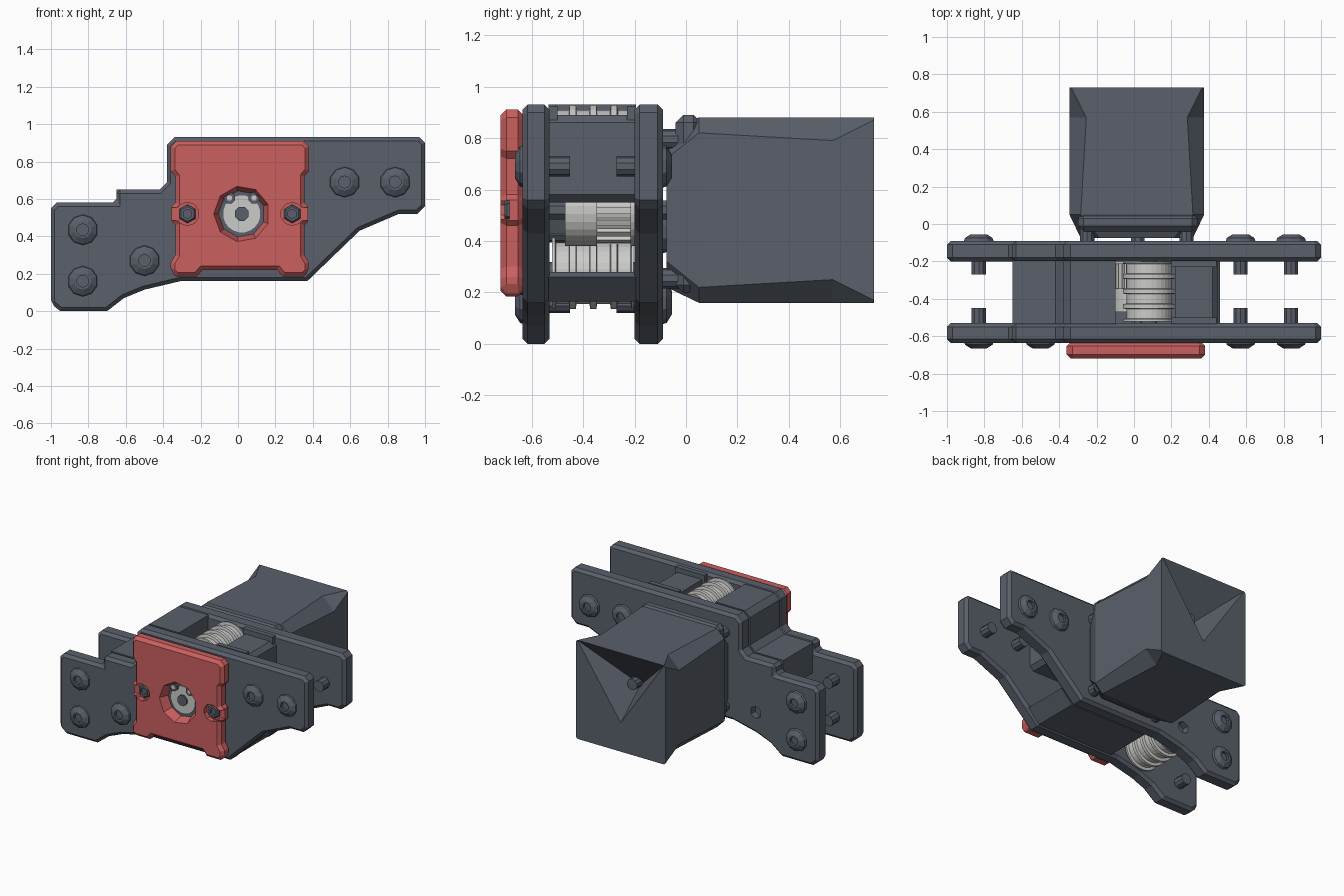
import bpy, bmesh, math
from mathutils import Matrix

cube = bpy.data.objects.get("Cube")
if cube:
    bpy.data.objects.remove(cube, do_unlink=True)


def material(name, rgb):
    m = bpy.data.materials.new(name)
    m.use_nodes = True
    col = (*rgb, 1)
    m.diffuse_color = col
    m.node_tree.nodes["Principled BSDF"].inputs["Base Color"].default_value = col
    return m


SLATE = material("slate grey", (0.1, 0.115, 0.145))
RED = material("soft red", (0.6, 0.115, 0.115))
METAL = material("light metal", (0.6, 0.6, 0.59))


def finish(name, bm, mat):
    bmesh.ops.recalc_face_normals(bm, faces=bm.faces)
    mesh = bpy.data.meshes.new(name)
    bm.to_mesh(mesh)
    bm.free()
    mesh.materials.append(mat)
    ob = bpy.data.objects.new(name, mesh)
    bpy.context.collection.objects.link(ob)
    return ob


def loft(name, rings, mat, caps=(True, True)):
    """Skin a list of equal-length vertex rings."""
    bm = bmesh.new()
    loops = [[bm.verts.new(p) for p in r] for r in rings]
    n = len(loops[0])
    for a, b in zip(loops, loops[1:]):
        for i in range(n):
            j = (i + 1) % n
            bm.faces.new((a[i], a[j], b[j], b[i]))
    if caps[0]:
        bm.faces.new(loops[0])
    if caps[1]:
        bm.faces.new(loops[-1])
    return finish(name, bm, mat)


def prism(name, pts, y0, y1, mat, bevel=0.0):
    """Extrude an (x, z) outline along y."""
    ob = loft(name, [[(x, y, z) for x, z in pts] for y in (y0, y1)], mat)
    if bevel:
        mod = ob.modifiers.new("chamfer", "BEVEL")
        mod.width, mod.segments = bevel, 1
        mod.limit_method, mod.angle_limit = "ANGLE", math.radians(50)
    return ob


def block(name, x0, x1, y0, y1, z0, z1, mat, bevel=0.0):
    return prism(name, [(x0, z0), (x1, z0), (x1, z1), (x0, z1)], y0, y1, mat, bevel)


def turned(name, profile, x, z, mat, sides=20):
    """Turn a (radius, y) profile about a y axis through (x, z)."""
    angles = [math.tau * (i + 0.5) / sides for i in range(sides)]
    return loft(name, [[(x + r * math.cos(a), y, z + r * math.sin(a)) for a in angles]
                       for r, y in profile], mat)


def cut(ob, cutter):
    """Subtract the cutter, bake the result and drop the cutter."""
    mod = ob.modifiers.new("cut", "BOOLEAN")
    mod.operation, mod.object, mod.solver = "DIFFERENCE", cutter, "EXACT"
    cutter.hide_render = True
    bpy.context.view_layer.update()
    deps = bpy.context.evaluated_depsgraph_get()
    mesh = bpy.data.meshes.new_from_object(ob.evaluated_get(deps))
    ob.modifiers.clear()
    ob.data = mesh
    bpy.data.objects.remove(cutter, do_unlink=True)


# Side plates share one stepped outline
outline = [(-1, 0.04), (-0.95, 0), (-0.7, 0), (-0.61, 0.07), (-0.5, 0.115), (-0.31, 0.16),
           (0.37, 0.16), (0.65, 0.43), (0.86, 0.52), (0.96, 0.52), (1, 0.56), (1, 0.9),
           (0.97, 0.93), (-0.34, 0.93), (-0.38, 0.89), (-0.38, 0.69), (-0.42, 0.65),
           (-0.65, 0.65), (-0.65, 0.58), (-0.97, 0.58), (-1, 0.55)]
front_plate = prism("front_plate", outline, -0.635, -0.53, SLATE, 0.02)
rear_plate = prism("rear_plate", outline, -0.2, -0.09, SLATE, 0.02)
cut(front_plate, turned("bore", [(0.13, -0.7), (0.13, -0.4)], 0.02, 0.52, SLATE, 10))
cut(rear_plate, turned("nut_pocket", [(0.045, -0.14), (0.045, 0)], -0.5, 0.27, SLATE, 6))

# Bridge between the plates, open around the belt wheels
Y0, Y1 = -0.535, -0.195
prism("left_bridge", [(-0.65, 0.43), (-0.3, 0.43), (-0.2, 0.68), (-0.1, 0.68), (-0.1, 0.93),
                      (-0.34, 0.93), (-0.38, 0.89), (-0.38, 0.69), (-0.42, 0.65),
                      (-0.65, 0.65)], Y0, Y1, SLATE)
prism("right_bridge", [(0.22, 0.55), (0.42, 0.55), (0.45, 0.58), (0.45, 0.86),
                       (0.42, 0.89), (0.22, 0.89)], Y0, Y1, SLATE)
prism("floor_bridge", [(-0.25, 0.165), (0.37, 0.165), (0.46, 0.26), (0.43, 0.28),
                       (-0.25, 0.28)], Y0, Y1, SLATE)
block("front_slot_rim", 0.2, 0.44, -0.535, -0.5, 0.85, 0.925, SLATE)
block("rear_slot_rim", 0.2, 0.44, -0.23, -0.195, 0.85, 0.925, SLATE)

# Belt wheels: flanged idlers above and below
for name, x, z in (("upper_idler", 0.08, 0.79), ("lower_idler", -0.5, 0.275)):
    profile = []
    for k in range(4):
        y = -0.52 + k * 0.08
        profile += [(0.14, y), (0.14, y + 0.012), (0.12, y + 0.015),
                    (0.12, y + 0.065), (0.14, y + 0.068), (0.14, y + 0.076)]
    turned(name, profile, x, z, METAL, 28)
    turned(name + "_axle", [(0.045, -0.58), (0.045, -0.15)], x, z, SLATE, 12)

# Drive pulley: plain hub with a toothed drum
turned("pulley_hub", [(0.14, -0.47), (0.14, -0.345)], 0.02, 0.52, METAL, 28)
turned("pulley_core", [(0.115, -0.35), (0.115, -0.21)], 0.02, 0.52, METAL, 24)
turned("pulley_flange", [(0.14, -0.215), (0.14, -0.2)], 0.02, 0.52, METAL, 28)
for i in range(16):
    tooth = block("pulley_tooth", -0.013, 0.013, -0.345, -0.21, 0.11, 0.132, METAL)
    tooth.data.transform(Matrix.Translation((0.02, 0, 0.52))
                         @ Matrix.Rotation(math.tau * i / 16, 4, "Y"))
turned("set_screw_rim", [(0.04, -0.45), (0.04, -0.37)], 0.1, 0.52, METAL, 10)
turned("motor_shaft", [(0.04, -0.675), (0.04, 0.0)], 0.02, 0.52, SLATE, 8)


# Round-headed screws with a hex socket
def screw(name, x, z, face, direction, shank):
    pts = [(0.04, shank), (0.04, 0.01), (0.083, 0), (0.078, -0.015), (0.045, -0.035),
           (0.032, -0.035), (0.032, -0.015)]
    turned(name, [(r, face - direction * d * -1) for r, d in pts], x, z, SLATE, 10)


for x, z in ((-0.83, 0.435), (-0.83, 0.16), (0.57, 0.69), (0.84, 0.69)):
    screw("front_screw", x, z, -0.63, 1, 0.18)
    screw("rear_screw", x, z, -0.09, -1, 0.18)
screw("idler_screw", -0.5, 0.27, -0.63, 1, 0.1)

# Red cover with notched edges, centre hole and screw slots
half = [(0.2, 0.22), (0.23, 0.185), (0.34, 0.185), (0.37, 0.21), (0.37, 0.26), (0.345, 0.3),
        (0.345, 0.46), (0.365, 0.48), (0.365, 0.56), (0.345, 0.58), (0.345, 0.72),
        (0.37, 0.75), (0.37, 0.88), (0.34, 0.91)]
cover_outline = [(0.01 + x, z) for x, z in half] + [(0.01 - x, z) for x, z in reversed(half)]
cover = prism("red_cover", cover_outline, -0.72, -0.63, RED, 0.022)
cut(cover, turned("hole", [(0.15, -0.8), (0.15, -0.72), (0.125, -0.66), (0.125, -0.6)],
                  0.02, 0.52, RED, 9))
for s in (-1, 1):
    x = 0.01 + s * 0.28
    cut(cover, turned("slot", [(0.062, -0.8), (0.062, -0.685)], x, 0.52, RED, 10))
    cut(cover, block("slot_side", *sorted((x, x + s * 0.15)), -0.8, -0.685,
                     0.485, 0.555, RED))
    turned("cover_screw", [(0.05, -0.66), (0.05, -0.695), (0.04, -0.705), (0.025, -0.705),
                           (0.025, -0.69)], x, 0.52, SLATE, 6)

# Shaft bearing and retaining clip inside the cover hole
turned("bearing_outer", [(0.128, -0.655), (0.128, -0.56)], 0.02, 0.52, SLATE, 20)
turned("bearing_inner", [(0.1, -0.663), (0.1, -0.6)], 0.02, 0.52, METAL, 20)
for x in (-0.045, 0.085):
    turned("clip_eye", [(0.032, -0.68), (0.032, -0.65)], x, 0.605, SLATE, 8)
    turned("clip_hole", [(0.015, -0.684), (0.015, -0.67)], x, 0.605, METAL, 8)


# Motor body: chamfered block tapering to the mount, dented at the back
def ring(y, h, c):
    p = [(h, c - h), (h, h - c), (h - c, h), (c - h, h),
         (-h, h - c), (-h, c - h), (c - h, -h), (h - c, -h)]
    return [(0.015 + a, y, 0.52 + b) for a, b in p]


motor = loft("motor_body", [ring(-0.075, 0.3, 0.1), ring(0.05, 0.36, 0.06),
                            ring(0.57, 0.36, 0.09), ring(0.73, 0.36, 0.01)],
             SLATE, (True, False))
bm = bmesh.new()
bm.from_mesh(motor.data)
rim = [e for e in bm.edges if e.is_boundary]
tip = bm.verts.new((0.015, 0.73, 0.37))
dent = bm.verts.new((0.015, 0.5, 0.56))
for e in rim:
    top = all(v.co.z > 0.875 for v in e.verts)
    a, b = e.verts
    if top:
        for p, q in ((a, b), (b, tip), (tip, a)):
            bm.faces.new((p, q, dent))
    else:
        bm.faces.new((a, b, tip))
bmesh.ops.recalc_face_normals(bm, faces=bm.faces)
bm.to_mesh(motor.data)
bm.free()
turned("motor_rear_shaft", [(0.04, 0.48), (0.04, 0.6)], 0.015, 0.6, SLATE, 10)

# Motor mounting flange and its corner screws
block("motor_flange", -0.3, 0.34, -0.04, 0.06, 0.2, 0.89, SLATE, 0.03)
for x in (-0.25, 0.28):
    for z in (0.255, 0.795):
        turned("motor_screw", [(0.04, -0.1), (0.04, -0.02)], x, z, SLATE, 10)
